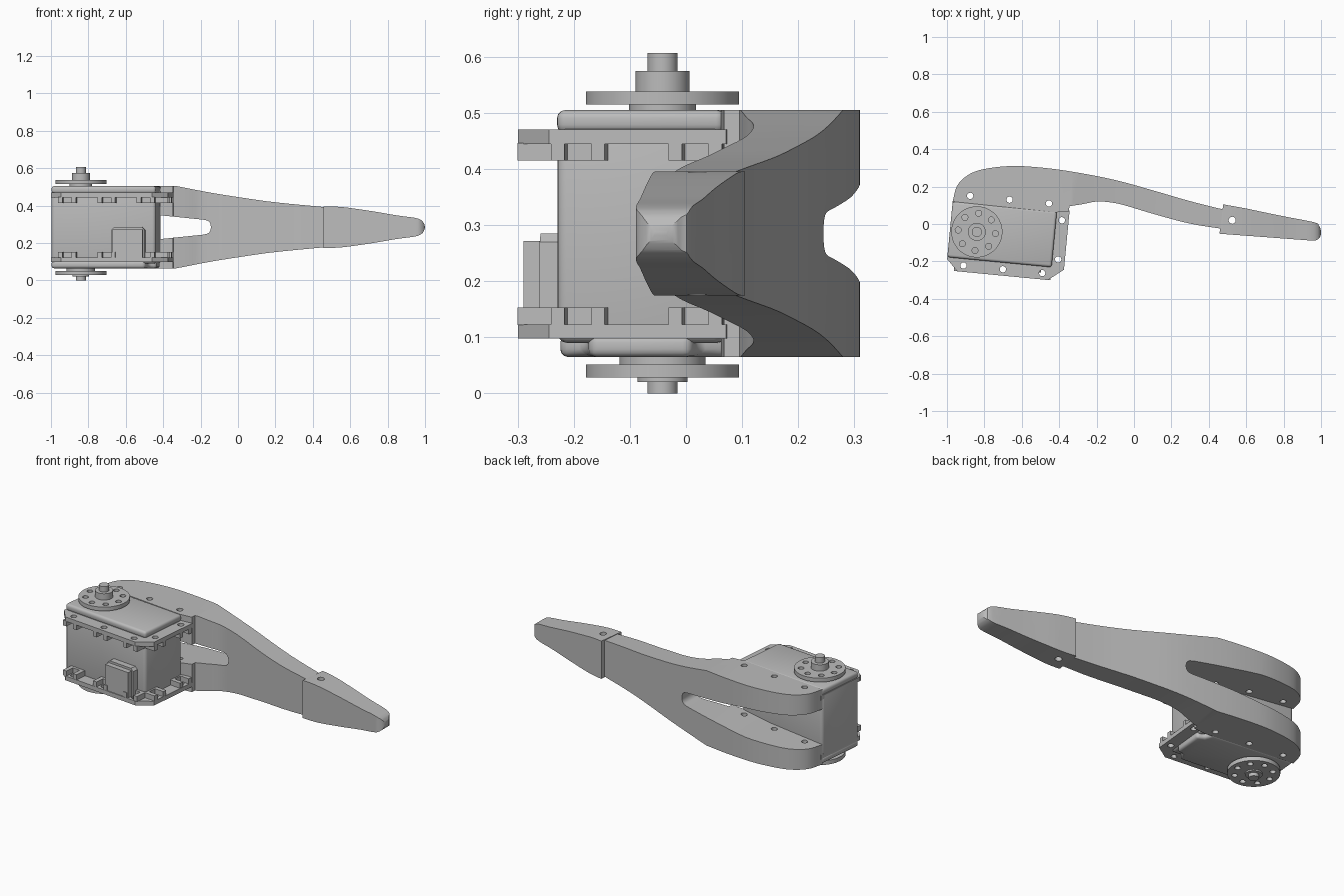
import bpy, bmesh
from math import radians, cos, sin, pi
from mathutils import Matrix, Vector

cube = bpy.data.objects.get("Cube")
if cube:
    bpy.data.objects.remove(cube)

grey = bpy.data.materials.new("plain_grey")
grey.use_nodes = True
grey.diffuse_color = (0.5, 0.5, 0.5, 1)
grey.node_tree.nodes["Principled BSDF"].inputs["Base Color"].default_value = (0.5, 0.5, 0.5, 1)

MID = 0.285                     # height of the mirror plane
SERVO = Matrix.Translation((-0.705, -0.055, 0)) @ Matrix.Rotation(radians(-5.5), 4, "Z")
HORN = (-0.136, 0.0)            # horn axis in the motor's frame


def finish(name, bm, frame=None):
    if frame:
        bm.transform(frame)
    bmesh.ops.recalc_face_normals(bm, faces=bm.faces)
    mesh = bpy.data.meshes.new(name)
    bm.to_mesh(mesh)
    bm.free()
    mesh.materials.append(grey)
    ob = bpy.data.objects.new(name, mesh)
    bpy.context.collection.objects.link(ob)
    return ob


def add_prism(bm, pts, lo, hi, axis="z"):
    place = (lambda a, b: (a, b, lo)) if axis == "z" else (lambda a, b: (a, lo, b))
    face = bm.faces.new([bm.verts.new(place(a, b)) for a, b in pts])
    new = bmesh.ops.extrude_face_region(bm, geom=[face])["geom"]
    shift = (0, 0, hi - lo) if axis == "z" else (0, hi - lo, 0)
    bmesh.ops.translate(bm, vec=shift, verts=[v for v in new if isinstance(v, bmesh.types.BMVert)])


def prism(name, pts, lo, hi, axis="z", frame=None):
    bm = bmesh.new()
    add_prism(bm, pts, lo, hi, axis)
    return finish(name, bm, frame)


def rect(u0, u1, v0, v1):
    return [(u0, v0), (u1, v0), (u1, v1), (u0, v1)]


def circle(u, v, r, n=24):
    return [(u + r * cos(2 * pi * i / n), v + r * sin(2 * pi * i / n)) for i in range(n)]


def spline(pts, steps=5):
    """Smooth curve through a few points."""
    p = [Vector(q) for q in pts]
    p = [2 * p[0] - p[1]] + p + [2 * p[-1] - p[-2]]
    out = []
    for a, b, c, d in zip(p, p[1:], p[2:], p[3:]):
        for i in range(steps):
            t = i / steps
            out.append(tuple(0.5 * (2 * b + (c - a) * t + (2 * a - 5 * b + 4 * c - d) * t * t
                                    + (3 * b - a - 3 * c + d) * t ** 3)))
    return out + [tuple(pts[-1])]


def modify(ob, kind, **settings):
    mod = ob.modifiers.new(kind.lower(), kind)
    for key, value in settings.items():
        setattr(mod, key, value)
    bpy.context.view_layer.objects.active = ob
    bpy.ops.object.modifier_apply(modifier=mod.name)


def combine(ob, other, operation):
    modify(ob, "BOOLEAN", object=other, operation=operation, solver="EXACT")
    bpy.data.objects.remove(other)


def drill(ob, spots, r, lo, hi, frame=None):
    bm = bmesh.new()
    for u, v in spots:
        add_prism(bm, circle(u, v, r, 16), lo, hi)
    combine(ob, finish("drill_cutter", bm, frame), "DIFFERENCE")


def smooth(ob):
    bpy.ops.object.select_all(action="DESELECT")
    ob.select_set(True)
    bpy.context.view_layer.objects.active = ob
    bpy.ops.object.shade_smooth_by_angle(angle=radians(30))


def mirrored(half):
    """Close a half outline by reflecting it in the mirror plane."""
    return [(x, MID + h) for x, h in half] + [(x, MID - h) for x, h in reversed(half) if h > 0]


# Motor housing
housing = prism("motor_housing", rect(-0.28, 0.28, -0.15, 0.15), 0.09, 0.48, frame=SERVO)
modify(housing, "BEVEL", width=0.018, segments=3)
smooth(housing)

# Rounded caps, the lower one with cut corners
top_cap = prism("top_cap", rect(-0.28, 0.28, -0.15, 0.15), 0.465, 0.505, frame=SERVO)
low_cap = prism("bottom_cap", [(-0.28, -0.15), (0.22, -0.15), (0.24, -0.1), (0.28, -0.09),
                               (0.28, 0.09), (0.24, 0.1), (0.22, 0.15), (-0.28, 0.15)],
                0.065, 0.105, frame=SERVO)
for cap in (top_cap, low_cap):
    modify(cap, "BEVEL", width=0.014, segments=3, limit_method="ANGLE")
    smooth(cap)

# Mounting flanges with bolt holes and ribs beside each hole
back_holes = [(u, 0.188) for u in (-0.19, 0.022, 0.233)]
front_holes = [(u, -0.186) for u in (-0.19, 0.022, 0.233)]
end_holes = [(0.311, -0.105), (0.311, 0.105)]
outline = [(-0.28, -0.16), (-0.22, -0.22), (0.267, -0.22), (0.347, -0.157),
           (0.347, 0.16), (0.27, 0.2), (-0.22, 0.2), (-0.28, 0.16)]
for name, lo, hi, rib_lo, rib_hi in (("top_flange", 0.445, 0.47, 0.415, 0.446),
                                     ("bottom_flange", 0.098, 0.123, 0.122, 0.153)):
    flange = prism(name, outline, lo, hi, frame=SERVO)
    drill(flange, back_holes + front_holes + end_holes, 0.017, lo - 0.1, hi + 0.1, SERVO)
    bm = bmesh.new()
    for u, v in front_holes:
        for side in (-1, 1):
            c = u + side * 0.036
            add_prism(bm, rect(c - 0.012, c + 0.012, -0.219, -0.145), rib_lo, rib_hi)
        add_prism(bm, rect(u - 0.024, u + 0.024, -0.165, -0.145), rib_lo, rib_hi)
    for u, v in end_holes:
        for side in (-1, 1):
            c = v + side * 0.036
            add_prism(bm, rect(0.275, 0.346, c - 0.012, c + 0.012), rib_lo, rib_hi)
        add_prism(bm, rect(0.275, 0.29, v - 0.024, v + 0.024), rib_lo, rib_hi)
    finish(name + "_ribs", bm, SERVO)

# Cable socket on the front
bm = bmesh.new()
add_prism(bm, [(0.045, 0.1), (0.225, 0.1), (0.225, 0.27), (0.21, 0.285), (0.06, 0.285), (0.045, 0.27)],
          -0.185, -0.14, "y")
add_prism(bm, rect(0.055, 0.215, 0.12, 0.272), -0.215, -0.184, "y")
finish("cable_socket", bm, SERVO)

# Output horns, each a stack of turned discs
HOLES = [(HORN[0] + 0.1 * cos(i * pi / 4), 0.1 * sin(i * pi / 4)) for i in range(8)]
stacks = {"top_horn": [(0.5, 0.516, 0.06), (0.515, 0.538, 0.137), (0.537, 0.575, 0.048), (0.574, 0.607, 0.027)],
          "bottom_horn": [(0.051, 0.07, 0.077), (0.028, 0.052, 0.137), (0.02, 0.029, 0.045), (0, 0.021, 0.027)]}
for name, discs in stacks.items():
    for part, (lo, hi, r) in zip(("collar", "disc", "hub", "shaft"), discs):
        ob = prism(name + "_" + part, circle(*HORN, r, 32), lo, hi, frame=SERVO)
        if part == "disc":
            drill(ob, HOLES, 0.016, lo - 0.005, hi + 0.005, SERVO)
        smooth(ob)

# Forked arm: plan outline crossed with a tapering side outline
upper = spline([(-0.97, 0.12), (-0.945, 0.205), (-0.89, 0.26), (-0.81, 0.292), (-0.66, 0.31),
                (-0.5, 0.302), (-0.32, 0.278), (-0.1, 0.235), (0.1, 0.18), (0.3, 0.122), (0.5, 0.072)])
lower = spline([(0.5, -0.03), (0.3, 0.002), (0.1, 0.055), (-0.05, 0.1), (-0.13, 0.116),
                (-0.2, 0.12), (-0.27, 0.107), (-0.345, 0.095)])
arm = prism("forked_arm", upper + lower + [(-0.348, 0.068), (-0.42, 0.062)], 0.065, 0.505)
taper = [(-1.1, 0.23), (-0.33, 0.22)] + spline([(-0.33, 0.22), (-0.16, 0.187), (0, 0.161),
                                               (0.2, 0.133), (0.5, 0.104)])[1:]
combine(arm, prism("taper_cutter", mirrored(taper), -0.5, 0.5, "y"), "INTERSECT")
slot = [(-1.1, 0.11), (-0.6, 0.086), (-0.42, 0.064)] + spline(
    [(-0.185, 0.04), (-0.16, 0.033), (-0.148, 0.018), (-0.145, 0)], 3)
combine(arm, prism("slot_cutter", mirrored(slot), -0.5, 0.5, "y"), "DIFFERENCE")
drill(arm, back_holes, 0.017, 0, 0.6, SERVO)
smooth(arm)

# Fingertip sleeve with a rounded nose and a cross hole
plan = ([(0.457, -0.052), (0.477, 0.105)]
        + spline([(0.6, 0.083), (0.78, 0.045), (0.96, 0.01), (0.988, -0.008), (1.0, -0.04),
                  (0.994, -0.07), (0.97, -0.088), (0.94, -0.088)], 4))
tip = prism("fingertip_sleeve", plan, 0.1, 0.5)
nose = spline([(0.4, 0.11), (0.54, 0.109), (0.7, 0.088), (0.85, 0.063), (0.945, 0.05),
               (0.98, 0.037), (0.995, 0.018), (1.0, 0)])
combine(tip, prism("nose_cutter", mirrored(nose), -0.5, 0.5, "y"), "INTERSECT")
for part in (tip, arm):
    drill(part, [(0.525, 0.02)], 0.019, 0, 0.6)
smooth(tip)
